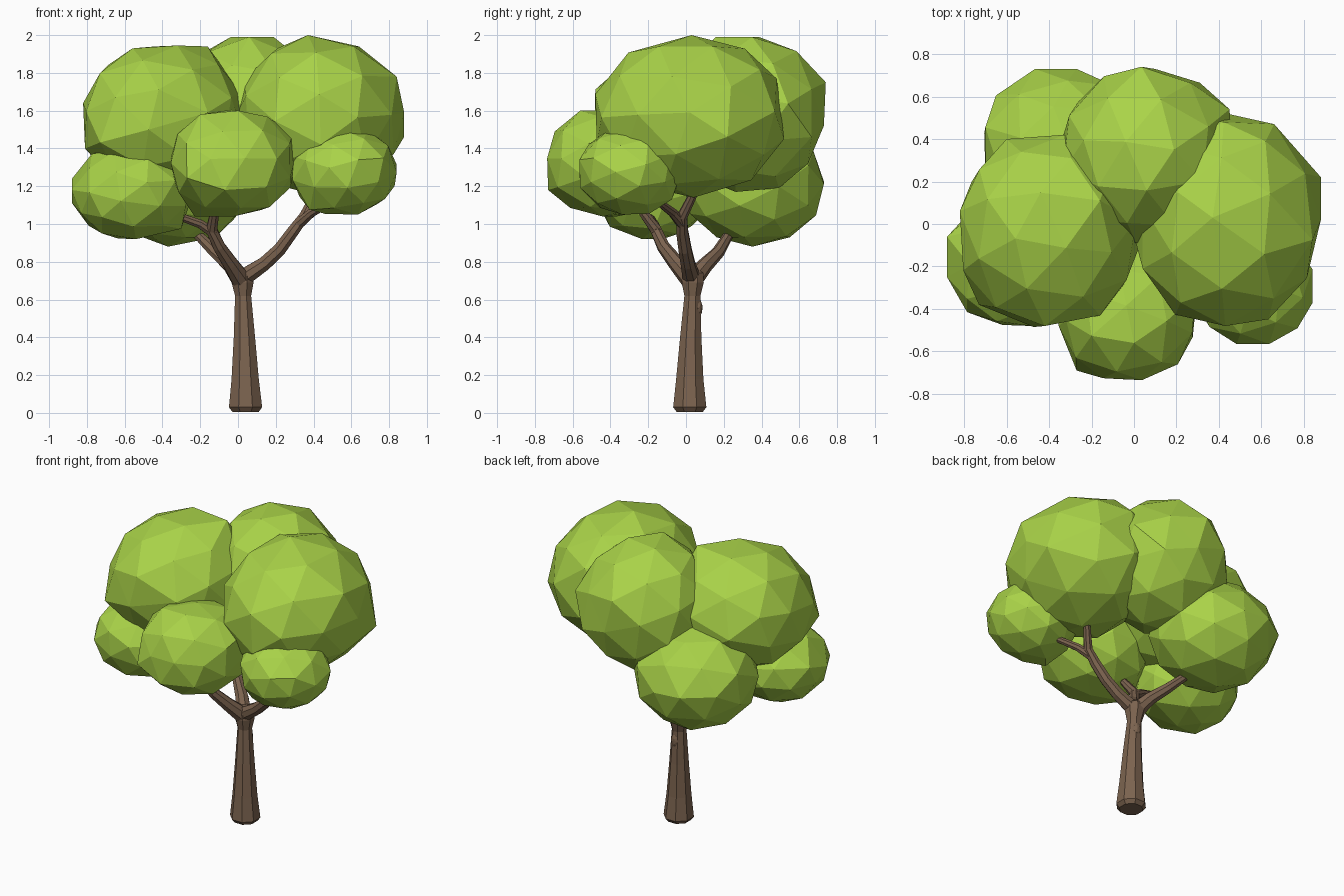
import bpy, bmesh, math, random
from mathutils import Vector, Quaternion

if "Cube" in bpy.data.objects:
    bpy.data.objects.remove(bpy.data.objects["Cube"])

random.seed(4)


def material(name, rgb):
    m = bpy.data.materials.new(name)
    m.diffuse_color = (*rgb, 1)
    m.use_nodes = True
    m.node_tree.nodes["Principled BSDF"].inputs["Base Color"].default_value = m.diffuse_color
    return m


LEAF = material("leaf green", (0.40, 0.65, 0.065))
BARK = material("bark brown", (0.20, 0.125, 0.078))


def finish(bm, name, mat):
    bmesh.ops.recalc_face_normals(bm, faces=bm.faces[:])
    me = bpy.data.meshes.new(name)
    bm.to_mesh(me)
    bm.free()
    me.materials.append(mat)
    ob = bpy.data.objects.new(name, me)
    bpy.context.collection.objects.link(ob)
    return ob


def fitted(dirs, rot, lo, hi, power):
    """Rotated ball directions stretched to the box lo..hi."""
    pts = []
    for d in dirs:
        p = rot @ d
        pts.append(p / sum(abs(c) ** power for c in p) ** (1 / power))
    for i in range(3):
        a, b = min(p[i] for p in pts), max(p[i] for p in pts)
        for p in pts:
            p[i] = lo[i] + (p[i] - a) / (b - a) * (hi[i] - lo[i])
    return pts


def nearest(pts, plane, mark):
    i, j = plane
    return min(range(len(pts)), key=lambda k: (pts[k][i] - mark[0]) ** 2 + (pts[k][j] - mark[1]) ** 2)


def blob(name, lo, hi, power=2.0, mat=LEAF, xz=(), yz=(), xy=()):
    """Faceted ball, turned so that its corners meet a few outline points."""
    bm = bmesh.new()
    bmesh.ops.create_icosphere(bm, subdivisions=2, radius=1)
    dirs = [v.co.copy() for v in bm.verts]
    marks = [((0, 2), m) for m in xz] + [((1, 2), m) for m in yz] + [((0, 1), m) for m in xy]
    best, best_cost = None, 1e9
    for _ in range(250):
        q = Quaternion([random.gauss(0, 1) for _ in range(4)]).normalized()
        pts = fitted(dirs, q.to_matrix(), lo, hi, power)
        cost = 0
        for (i, j), m in marks:
            p = pts[nearest(pts, (i, j), m)]
            cost += (p[i] - m[0]) ** 2 + (p[j] - m[1]) ** 2
        if cost < best_cost:
            best, best_cost = pts, cost
    # Pull the matching corners onto the outline
    for (i, j), m in marks:
        p = best[nearest(best, (i, j), m)]
        if math.hypot(p[i] - m[0], p[j] - m[1]) < 0.1:
            p[i], p[j] = m
    for v, p in zip(bm.verts, best):
        v.co = p
    return finish(bm, name, mat)


def tube(name, path, sides=8):
    """Tapered tube through (x, y, z, radius) points."""
    bm = bmesh.new()
    pts = [Vector(p[:3]) for p in path]
    rings = []
    for i, p in enumerate(pts):
        d = (pts[min(i + 1, len(pts) - 1)] - pts[max(i - 1, 0)]).normalized()
        if name == "trunk":
            d = Vector((0, 0, 1))
        side = Vector((0, 1, 0)).cross(d).normalized()
        up = d.cross(side)
        ring = []
        for k in range(sides):
            t = 2 * math.pi * (k + 0.5) / sides
            ring.append(bm.verts.new(
                p + path[i][3] * (side * math.cos(t) + up * math.sin(t))))
        rings.append(ring)
    for r, s in zip(rings, rings[1:]):
        for k in range(sides):
            j = (k + 1) % sides
            bm.faces.new((r[k], r[j], s[j], s[k]))
    bm.faces.new(rings[0])
    bm.faces.new(rings[-1])
    return finish(bm, name, BARK)


# Foliage clumps
blob("leaves_right_top", (-0.02, -0.485, 1.14), (0.88, 0.525, 2.0),
     xz=[(0.37, 2.0), (0.64, 1.94), (0.84, 1.78)],
     yz=[(0.03, 2.0), (0.48, 1.77), (0.52, 1.45)],
     xy=[(0.88, 0.22), (0.66, 0.47), (0.43, -0.48)])
blob("leaves_left_top", (-0.83, -0.485, 1.17), (0.03, 0.42, 1.945),
     xz=[(-0.82, 1.64), (-0.69, 1.84), (-0.44, 1.94), (-0.16, 1.94), (-0.81, 1.4)],
     xy=[(-0.82, 0.06), (-0.6, 0.4), (-0.73, -0.38), (-0.42, -0.48), (-0.16, -0.43)])
blob("leaves_back_top", (-0.35, -0.09, 1.17), (0.46, 0.74, 1.99),
     xz=[(0.06, 1.99)], yz=[(0.35, 1.99), (0.585, 1.915), (0.695, 1.75), (0.73, 1.52)],
     xy=[(0.035, 0.74), (0.31, 0.665), (0.45, 0.54)])
blob("leaves_back_low", (-0.705, -0.02, 0.88), (0.05, 0.735, 1.56),
     xz=[(-0.37, 0.88), (-0.12, 0.93)], yz=[(0.73, 1.225), (0.675, 1.385), (0.55, 0.93)],
     xy=[(-0.27, 0.73), (-0.65, 0.605), (-0.7, 0.455)])
blob("leaves_front", (-0.355, -0.735, 1.04), (0.295, -0.09, 1.605), 2.3,
     xz=[(0, 1.6), (-0.2, 1.58), (-0.35, 1.4), (0.29, 1.475), (0.28, 1.195), (-0.23, 1.04)],
     yz=[(-0.695, 1.49), (-0.72, 1.18)],
     xy=[(-0.27, -0.69), (-0.07, -0.73), (0.15, -0.68)])
blob("leaves_left_low", (-0.88, -0.49, 0.92), (-0.25, 0.13, 1.415),
     xz=[(-0.88, 1.18), (-0.775, 1.37), (-0.4, 1.41), (-0.72, 0.95), (-0.54, 0.92), (-0.3, 0.975)],
     xy=[(-0.88, -0.06), (-0.83, -0.285), (-0.62, -0.475)])
blob("leaves_right_low", (0.28, -0.565, 1.05), (0.84, -0.03, 1.51),
     xz=[(0.84, 1.315), (0.685, 1.495), (0.535, 1.505), (0.38, 1.075), (0.59, 1.055)],
     yz=[(-0.565, 1.34), (-0.2, 1.45), (-0.075, 1.13)],
     xy=[(0.77, -0.49), (0.58, -0.56)])

# Trunk with chamfered foot and swollen crotch
tube("trunk", [
    (0.04, 0.02, 0.005, 0.075), (0.04, 0.02, 0.03, 0.095), (0.038, 0.02, 0.18, 0.078),
    (0.034, 0.025, 0.4, 0.061), (0.027, 0.034, 0.62, 0.046),
    (0.024, 0.036, 0.69, 0.063), (0.024, 0.036, 0.74, 0.06), (0.024, 0.03, 0.77, 0.03)])
blob("trunk_knot", (0.0, 0.03, 0.5), (0.065, 0.087, 0.61), 2, BARK)

# Branches, each with its fork
tube("right_branch", [
    (0.02, 0.03, 0.71, 0.05), (0.14, 0.01, 0.79, 0.04), (0.22, -0.005, 0.865, 0.037),
    (0.29, -0.02, 0.96, 0.034), (0.35, -0.02, 1.04, 0.029), (0.42, 0.05, 1.18, 0.022)])
tube("right_twig", [
    (0.32, -0.02, 1.0, 0.03), (0.39, -0.07, 1.06, 0.025), (0.50, -0.15, 1.12, 0.02)])
tube("left_branch", [
    (0.02, 0.03, 0.70, 0.055), (-0.04, -0.05, 0.79, 0.043),
    (-0.10, -0.12, 0.88, 0.035), (-0.14, -0.16, 0.97, 0.032),
    (-0.12, -0.24, 1.08, 0.024)])
tube("left_twig", [
    (-0.125, -0.15, 0.95, 0.03), (-0.20, -0.17, 1.0, 0.025), (-0.34, -0.20, 1.05, 0.02)])
tube("back_branch", [
    (0.02, 0.03, 0.70, 0.055), (-0.04, 0.10, 0.78, 0.042),
    (-0.12, 0.17, 0.85, 0.034), (-0.22, 0.23, 0.95, 0.026)])
